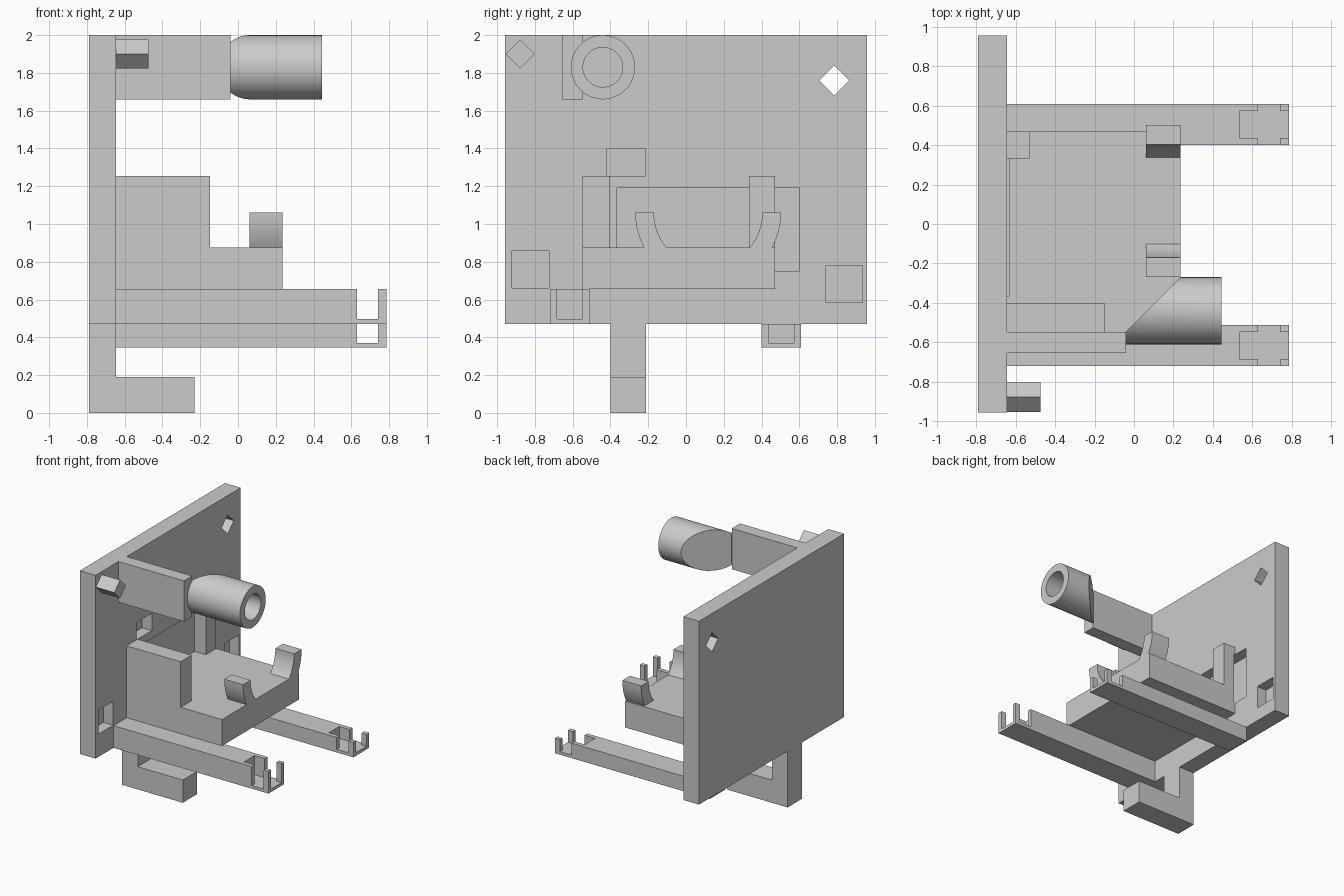
import bpy, bmesh, math
from mathutils import Vector

cube = bpy.data.objects.get("Cube")
if cube:
    bpy.data.objects.remove(cube, do_unlink=True)

grey = bpy.data.materials.new("plain grey")
grey.use_nodes = True
COLOUR = (0.6, 0.6, 0.6, 1)
grey.diffuse_color = COLOUR
grey.node_tree.nodes["Principled BSDF"].inputs["Base Color"].default_value = COLOUR


def prism(name, points, axis, lo, hi):
    """Extrude a 2D outline along x (points are y,z), y (x,z) or z (x,y)."""
    place = {"x": lambda a, b: (lo, a, b),
             "y": lambda a, b: (a, lo, b),
             "z": lambda a, b: (a, b, lo)}[axis]
    bm = bmesh.new()
    face = bm.faces.new([bm.verts.new(place(a, b)) for a, b in points])
    side = bmesh.ops.extrude_face_region(bm, geom=[face])
    shift = Vector([(hi - lo) * (axis == k) for k in "xyz"])
    verts = [g for g in side["geom"] if isinstance(g, bmesh.types.BMVert)]
    bmesh.ops.translate(bm, verts=verts, vec=shift)
    bmesh.ops.recalc_face_normals(bm, faces=bm.faces)
    mesh = bpy.data.meshes.new(name)
    bm.to_mesh(mesh)
    bm.free()
    mesh.materials.append(grey)
    obj = bpy.data.objects.new(name, mesh)
    bpy.context.collection.objects.link(obj)
    return obj


def box(name, x, y, z):
    outline = [(x[0], y[0]), (x[1], y[0]), (x[1], y[1]), (x[0], y[1])]
    return prism(name, outline, "z", *z)


def ring(cy, cz, radius, sides):
    return [(cy + radius * math.cos(math.tau * i / sides),
             cz + radius * math.sin(math.tau * i / sides)) for i in range(sides)]


def cut(target, *cutters):
    """Subtract each cutter from the target, then remove it."""
    for cutter in cutters:
        mod = target.modifiers.new("cut", "BOOLEAN")
        mod.operation, mod.solver, mod.object = "DIFFERENCE", "EXACT", cutter
        bpy.context.view_layer.objects.active = target
        bpy.ops.object.modifier_apply(modifier=mod.name)
        bpy.data.objects.remove(cutter, do_unlink=True)


BACK, WALL = -0.79, -0.645      # the two faces of the upright plate
POCKET = -0.735                 # depth reached by the pockets


def window_cutter():
    return box("window_cutter", (POCKET, -0.635), (-0.365, 0.6), (0.75, 1.19))


# Upright plate with a diamond hole and shallow pockets
plate = box("back_plate", (BACK, WALL), (-0.957, 0.957), (0.47, 2))
cut(plate, prism("diamond_cutter", ring(0.785, 1.76, 0.08, 4), "x", -1, -0.5), window_cutter())
for y, z in (((-0.92, -0.725), (0.66, 0.86)),
             ((0.74, 0.935), (0.585, 0.78)),
             ((-0.42, -0.215), (1.255, 1.4))):
    cut(plate, box("pocket_cutter", (POCKET, -0.6), y, z))

# Diamond peg
prism("diamond_peg", ring(-0.877, 1.9, 0.076, 4), "x", WALL, -0.475)

# Arm with a mitred tube that is bored from its open end
box("tube_arm", (WALL, -0.04), (-0.655, -0.547), (1.66, 2))
tube = prism("tube", ring(-0.44, 1.83, 0.17, 64), "x", -0.04, 0.445)
cut(tube,
    prism("mitre_cutter", [(-0.145, -0.65), (0.345, -0.16), (-0.145, -0.16)], "z", 1.5, 2.2),
    prism("bore_cutter", ring(-0.44, 1.83, 0.105, 64), "x", 0.24, 0.6))
bpy.ops.object.select_all(action="DESELECT")
tube.select_set(True)
bpy.context.view_layer.objects.active = tube
bpy.ops.object.shade_smooth_by_angle(angle=math.radians(30))

# Platform and its two corner blocks
platform = box("platform", (WALL, 0.235), (-0.547, 0.47), (0.655, 0.875))
cut(platform, window_cutter())
box("right_corner_block", (WALL, -0.147), (-0.547, -0.403), (0.875, 1.255))
left_block = box("left_corner_block", (WALL, -0.53), (0.333, 0.47), (0.875, 1.255))
cut(left_block, window_cutter())

# Curved cradle clips on the platform
CY, CZ, INNER, OUTER, FLOOR = 0.117, 1.06, 0.287, 0.386, 0.185


def arc(radius, side, steps=10):
    end = math.asin(FLOOR / radius)
    return [(CY + side * radius * math.cos(end * i / steps),
             CZ - radius * math.sin(end * i / steps)) for i in range(steps + 1)]


for label, side in (("left", 1), ("right", -1)):
    clip = prism(label + "_clip", arc(INNER, side) + arc(OUTER, side)[::-1], "x", 0.062, 0.235)
    bpy.ops.object.select_all(action="DESELECT")
    clip.select_set(True)
    bpy.context.view_layer.objects.active = clip
    bpy.ops.object.shade_smooth_by_angle(angle=math.radians(30))

# Rails whose slotted ends leave four small posts
for label, y, z in (("right", (-0.72, -0.512), (0.47, 0.655)),
                    ("left", (0.4, 0.608), (0.345, 0.47))):
    rail = box(label + "_rail", (WALL, 0.785), y, z)
    slot_z = (z[0] + 0.026, 1)
    cut(rail,
        box("slot_cutter", (0.535, 0.9), (y[0] + 0.036, y[1] - 0.036), slot_z),
        box("notch_cutter", (0.63, 0.74), (y[0] - 0.1, y[1] + 0.1), slot_z))

# Hooked foot under the plate
prism("foot", [(BACK, 0), (-0.23, 0), (-0.23, 0.19), (WALL, 0.19), (WALL, 0.47), (BACK, 0.47)],
      "y", -0.4, -0.212)
